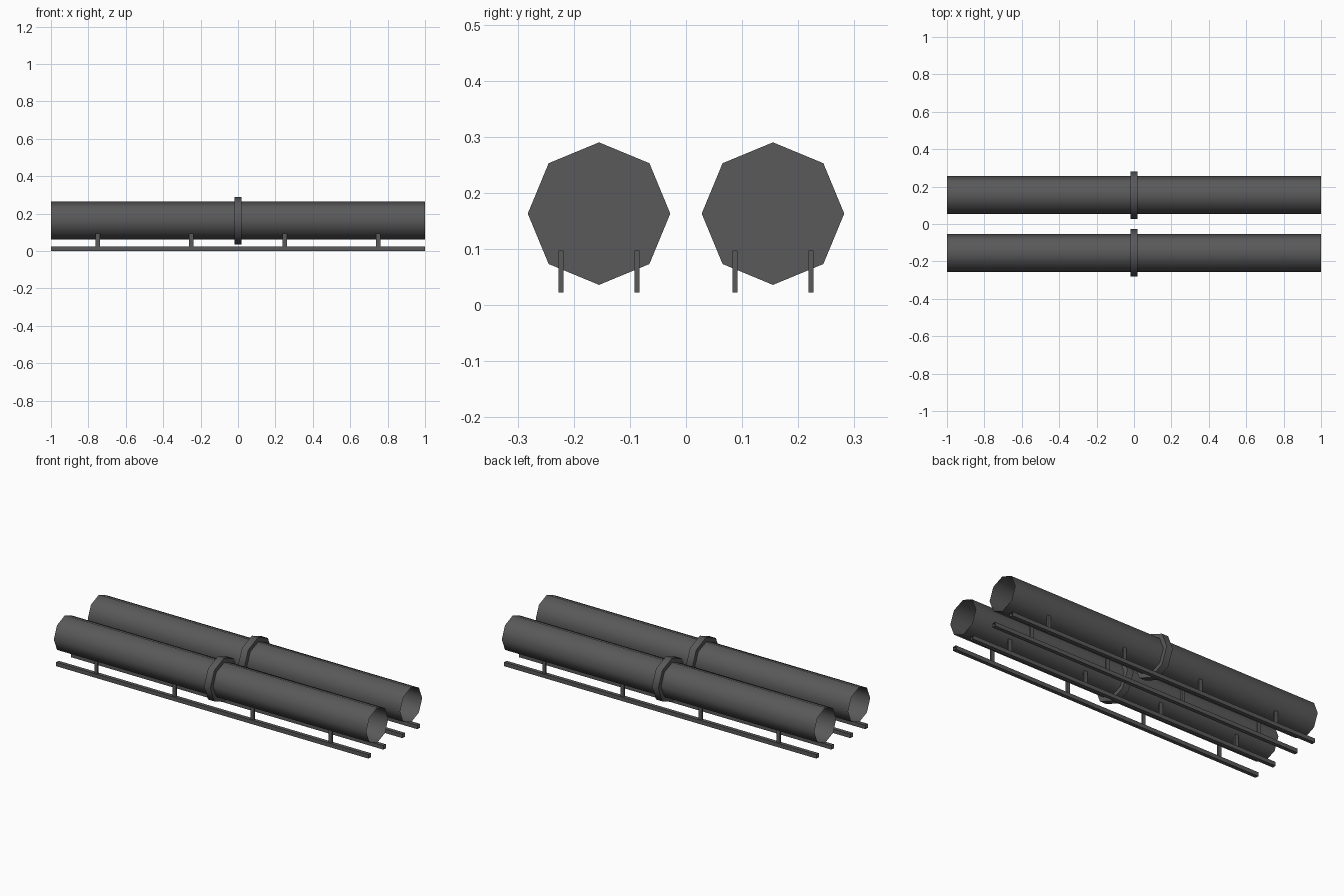
import bpy
import bmesh
from math import radians
from mathutils import Matrix

if "Cube" in bpy.data.objects:
    bpy.data.objects.remove(bpy.data.objects["Cube"], do_unlink=True)

gray = bpy.data.materials.new("dark_gray")
gray.use_nodes = True
gray.diffuse_color = (0.1, 0.1, 0.1, 1)
gray.node_tree.nodes["Principled BSDF"].inputs["Base Color"].default_value = (0.1, 0.1, 0.1, 1)

PIPE_Y, PIPE_Z = 0.155, 0.163
RAIL_OFFSET = 0.068


def finish(name, bm, smooth=False):
    mesh = bpy.data.meshes.new(name)
    bm.to_mesh(mesh)
    bm.free()
    mesh.materials.append(gray)
    obj = bpy.data.objects.new(name, mesh)
    bpy.context.collection.objects.link(obj)
    if smooth:
        bpy.ops.object.select_all(action="DESELECT")
        obj.select_set(True)
        bpy.context.view_layer.objects.active = obj
        bpy.ops.object.shade_smooth_by_angle(angle=radians(50))


def octagon_tube(name, y, radius, length, capped):
    bm = bmesh.new()
    turn = Matrix.Translation((0, y, PIPE_Z)) @ Matrix.Rotation(radians(90), 4, "Y")
    bmesh.ops.create_cone(bm, segments=8, radius1=radius, radius2=radius,
                          depth=length, cap_ends=capped, matrix=turn)
    finish(name, bm, smooth=True)


def box(name, center, size, open_ends=False):
    bm = bmesh.new()
    bmesh.ops.create_cube(bm, size=1, matrix=Matrix.Translation(center) @ Matrix.Diagonal((*size, 1)))
    if open_ends:
        bm.normal_update()
        ends = [f for f in bm.faces if abs(f.normal.x) > 0.9]
        bmesh.ops.delete(bm, geom=ends, context="FACES_ONLY")
    finish(name, bm)


for label, side in (("front", -1), ("back", 1)):
    y = side * PIPE_Y
    # Open pipe with a solid joint collar
    octagon_tube(label + "_pipe", y, 0.101, 2, False)
    octagon_tube(label + "_collar", y, 0.127, 0.04, True)
    # Two support rails, each with four posts
    for edge, offset in (("outer", side), ("inner", -side)):
        rail_y = y + offset * RAIL_OFFSET
        box(f"{label}_{edge}_rail", (0, rail_y, 0.0115), (2, 0.022, 0.023), True)
        for i in range(4):
            box(f"{label}_{edge}_post_{i + 1}", (-0.75 + i * 0.5, rail_y, 0.06), (0.022, 0.009, 0.075))
